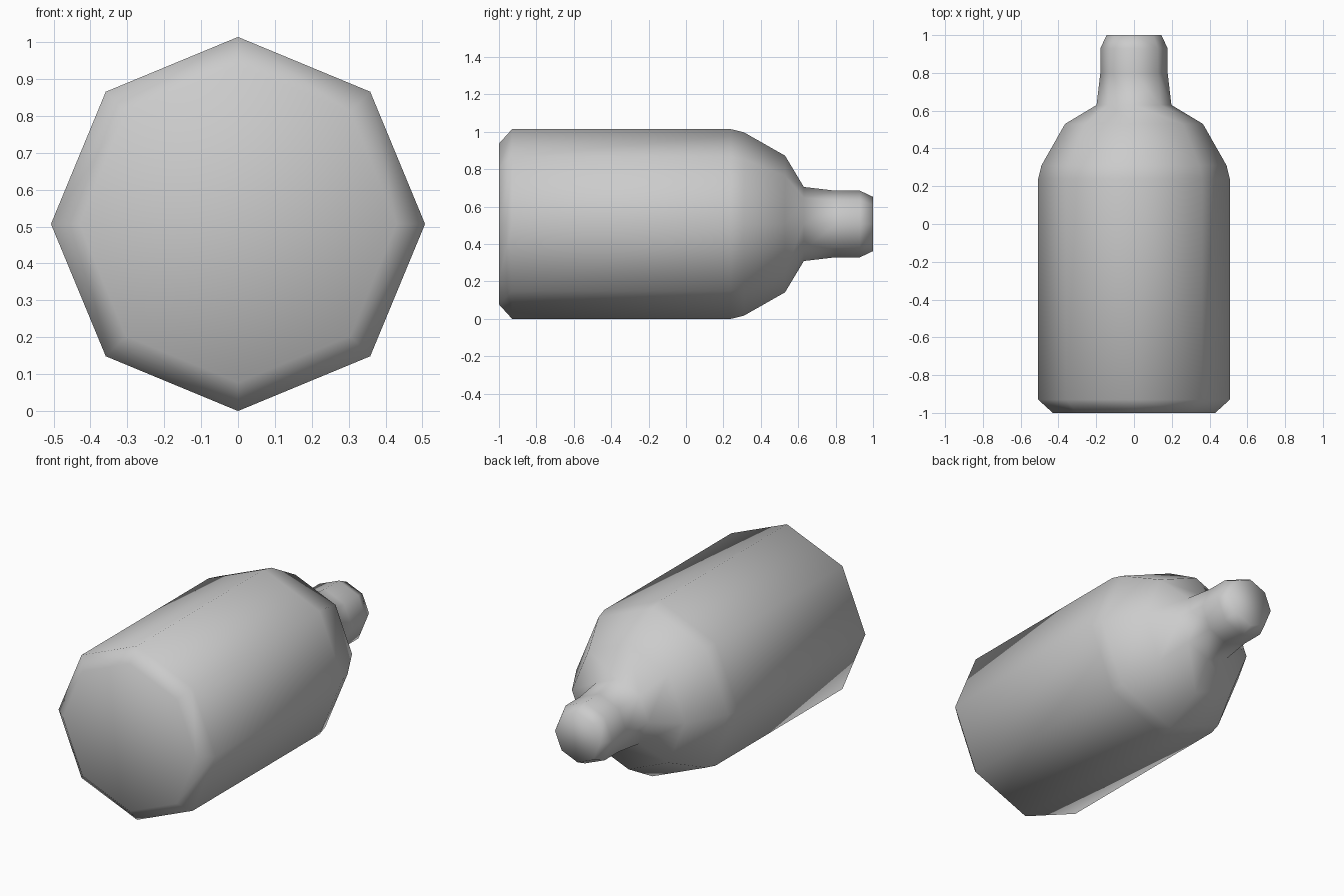
import bpy
import bmesh
import math

if "Cube" in bpy.data.objects:
    bpy.data.objects.remove(bpy.data.objects["Cube"])

SIDES = 8
CENTRE_Z = 0.507

# Bottle profile along the lying axis: (y, radius), base to mouth
PROFILE = [(-1.0, 0.43), (-0.93, 0.507), (0.24, 0.507), (0.31, 0.49),
           (0.53, 0.365), (0.63, 0.198), (0.80, 0.178), (0.93, 0.178),
           (1.0, 0.145)]

bm = bmesh.new()

# Eight-sided rings with a corner on top
rings = []
for y, r in PROFILE:
    ring = []
    for i in range(SIDES):
        a = 2 * math.pi * i / SIDES
        ring.append(bm.verts.new((r * math.cos(a), y, CENTRE_Z + r * math.sin(a))))
    rings.append(ring)

# Walls between neighbouring rings
for lower, upper in zip(rings, rings[1:]):
    for i in range(SIDES):
        j = (i + 1) % SIDES
        bm.faces.new((lower[i], lower[j], upper[j], upper[i]))

# Closed base and mouth
bm.faces.new(rings[0])
bm.faces.new(rings[-1])
bmesh.ops.recalc_face_normals(bm, faces=bm.faces)

# Smooth shading throughout
for face in bm.faces:
    face.smooth = True

mesh = bpy.data.meshes.new("bottle")
bm.to_mesh(mesh)
bm.free()
bottle = bpy.data.objects.new("bottle", mesh)
bpy.context.collection.objects.link(bottle)
